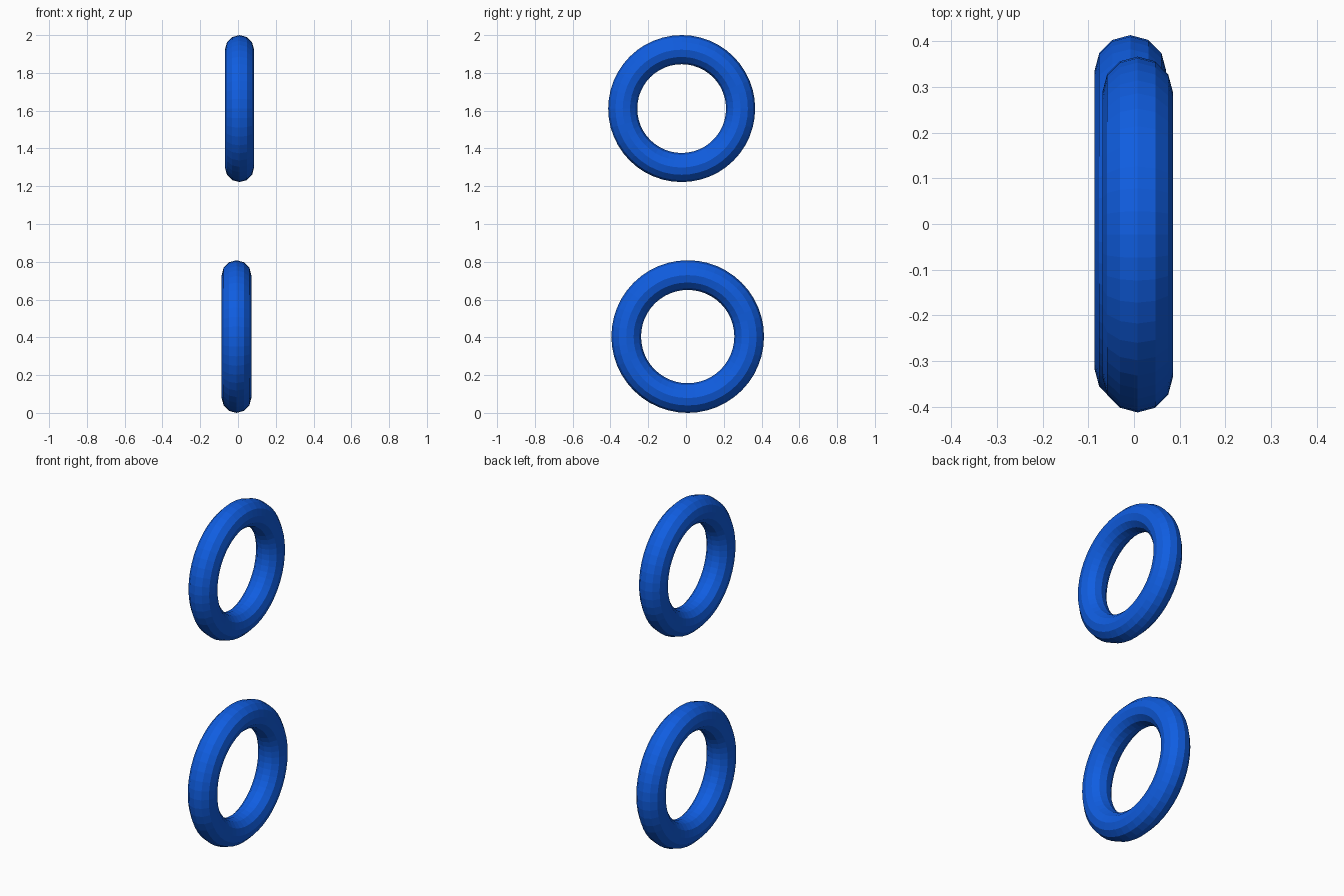
import bpy
from math import pi

cube = bpy.data.objects.get("Cube")
if cube:
    bpy.data.objects.remove(cube, do_unlink=True)

# Blue finish shared by both rings
blue = bpy.data.materials.new("royal blue")
blue.use_nodes = True
colour = (0.005, 0.11, 0.75, 1)
blue.diffuse_color = colour
blue.node_tree.nodes["Principled BSDF"].inputs["Base Color"].default_value = colour


def ring(name, centre, outer, inner):
    """Flat-faceted upright ring whose axle runs along x."""
    bpy.ops.mesh.primitive_torus_add(
        major_segments=48, minor_segments=12,
        major_radius=(outer + inner) / 2, minor_radius=(outer - inner) / 2,
        location=centre, rotation=(0, pi / 2, 0))
    obj = bpy.context.object
    obj.name = name
    obj.data.materials.append(blue)
    bpy.ops.object.transform_apply(location=False, rotation=True, scale=True)
    bpy.ops.object.shade_flat()


ring("lower_ring", (-0.008, 0.009, 0.404), 0.404, 0.247)
ring("upper_ring", (0.008, -0.023, 1.611), 0.389, 0.235)
